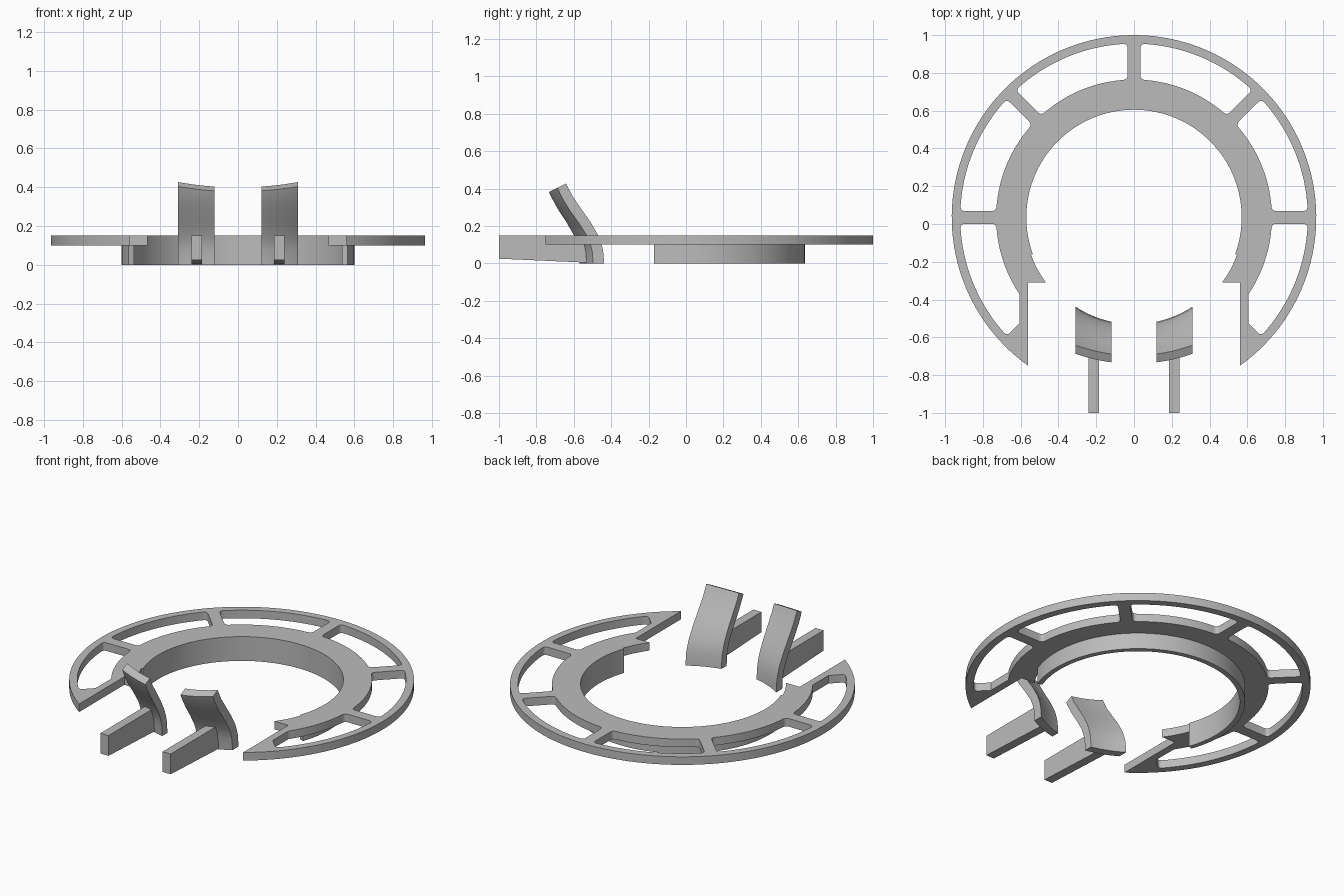
import bpy, bmesh
from math import sin, cos, asin, acos, sqrt, radians, pi
from mathutils import Vector

if "Cube" in bpy.data.objects:
    bpy.data.objects.remove(bpy.data.objects["Cube"])

grey = bpy.data.materials.new("plain_grey")
grey.use_nodes = True
grey.diffuse_color = (0.5, 0.5, 0.5, 1)
grey.node_tree.nodes["Principled BSDF"].inputs["Base Color"].default_value = (0.5, 0.5, 0.5, 1)

CENTRE = Vector((0, 0.035))
RIM_OUT, RIM_IN, HUB_OUT, HUB_IN, LIP = 0.965, 0.92, 0.73, 0.57, 0.58
SPOKE = 0.034          # half width of a spoke
FILLET = 0.025
COLLAR_END = radians(-20)


def arc(r, a, b):
    n = max(2, int(abs(b - a) / radians(2.5)))
    return [CENTRE + Vector((cos(t), sin(t))) * r
            for t in (a + (b - a) * i / n for i in range(n + 1))]


def finish(obj):
    """Weld, fix normals, colour and shade a part."""
    bm = bmesh.new()
    bm.from_mesh(obj.data)
    bmesh.ops.remove_doubles(bm, verts=bm.verts, dist=0.0002)
    bmesh.ops.recalc_face_normals(bm, faces=bm.faces)
    bm.to_mesh(obj.data)
    bm.free()
    obj.data.materials.clear()
    obj.data.materials.append(grey)
    bpy.ops.object.select_all(action='DESELECT')
    obj.select_set(True)
    bpy.context.view_layer.objects.active = obj
    bpy.ops.object.shade_smooth_by_angle(angle=radians(30))


def plate(name, loops, z0, z1):
    """Flat plate from an outline and its holes."""
    curve = bpy.data.curves.new(name, 'CURVE')
    curve.dimensions, curve.fill_mode = '2D', 'BOTH'
    curve.extrude = (z1 - z0) / 2
    for pts in loops:
        s = curve.splines.new('POLY')
        s.points.add(len(pts) - 1)
        for p, v in zip(s.points, pts):
            p.co = (v.x, v.y, 0, 1)
        s.use_cyclic_u = True
    obj = bpy.data.objects.new(name, curve)
    bpy.context.collection.objects.link(obj)
    bpy.ops.object.select_all(action='DESELECT')
    obj.select_set(True)
    bpy.context.view_layer.objects.active = obj
    bpy.ops.object.convert(target='MESH')
    obj = bpy.context.object
    for v in obj.data.vertices:
        v.co.z += (z0 + z1) / 2
    finish(obj)


def mesh_part(name, bm):
    me = bpy.data.meshes.new(name)
    bm.to_mesh(me)
    bm.free()
    obj = bpy.data.objects.new(name, me)
    bpy.context.collection.objects.link(obj)
    finish(obj)


def rounded(sides):
    """Join sides into a loop; each entry is (points, radius of its end corner)."""
    out = []
    for i, (pts, rad) in enumerate(sides):
        before = sides[i - 1][1]
        first, last = pts[0], pts[-1]
        body = [p for p in pts if (p - first).length >= before and (p - last).length >= rad]
        if before:
            body.insert(0, first + (pts[1] - first).normalized() * before)
        if rad:
            body.append(last + (pts[-2] - last).normalized() * rad)
        out.append(body)
    loop = []
    for i, body in enumerate(out):
        loop += body
        if sides[i][1]:
            a, c, b = body[-1], sides[i][0][-1], out[(i + 1) % len(out)][0]
            loop += [a.lerp(c, t).lerp(c.lerp(b, t), t) for t in (0.2, 0.4, 0.6, 0.8)]
    clean = [p for i, p in enumerate(loop) if (p - loop[i - 1]).length > 0.0005]
    return clean


# Upper windows between the five spokes
holes = []
inner_trim, outer_trim = asin(SPOKE / HUB_OUT), asin(SPOKE / RIM_IN)
for k in range(4):
    a, b = k * pi / 4, (k + 1) * pi / 4
    low = arc(HUB_OUT, a + inner_trim, b - inner_trim)
    high = arc(RIM_IN, b - outer_trim, a + outer_trim)
    holes.append(rounded([(low, FILLET), ([low[-1], high[0]], FILLET),
                          (high, FILLET), ([high[-1], low[0]], FILLET)]))

# Lower windows, closed by a straight bar with a diagonal corner
bar_x = 0.605
low = arc(HUB_OUT, -inner_trim, -acos(bar_x / HUB_OUT))
corner, tip = Vector((bar_x, -0.525)), Vector((0.673, -0.593))
tip_angle = asin((tip.y - CENTRE.y) / RIM_IN)
high = arc(RIM_IN, tip_angle, -outer_trim)
window = rounded([(low, 0), ([low[-1], corner], 0), ([corner, high[0]], FILLET),
                  (high, FILLET), ([high[-1], low[0]], FILLET)])
holes += [window, [Vector((-p.x, p.y)) for p in window]]

# Spoked flange, open at the front
cut_x, cut_y = 0.56, -0.31
rim_a = -acos(cut_x / RIM_OUT)
lip_a = asin((cut_y - CENTRE.y) / LIP)
outline = (arc(RIM_OUT, rim_a, pi - rim_a) + [Vector((-cut_x, cut_y))]
           + arc(LIP, pi - lip_a, pi - COLLAR_END)
           + arc(HUB_IN, pi - COLLAR_END, COLLAR_END)
           + arc(LIP, COLLAR_END, lip_a) + [Vector((cut_x, cut_y))])
plate("spoked_flange", [outline] + holes, 0.10, 0.15)

# Collar below the hub
plate("collar", [arc(HUB_IN, COLLAR_END, pi - COLLAR_END)
                 + arc(0.60, pi - COLLAR_END, COLLAR_END)], 0, 0.10)

# Clip blade section: height, back radius, front radius
SECTION = [(0, .565, .615), (.07, .570, .620), (.11, .579, .630), (.15, .592, .645),
           (.22, .627, .685), (.29, .670, .730), (.36, .713, .768), (.44, .750, .800),
           (.50, .775, .825)]
RING = [(z, b) for z, b, f in SECTION] + [(z, f) for z, b, f in reversed(SECTION)]

for side, s in (("left", 1), ("right", -1)):
    # Curved blade, trimmed by a sloping top
    bm = bmesh.new()
    rows = []
    for i in range(9):
        x = 0.12 + 0.19 * i / 8
        rows.append([bm.verts.new((s * x, CENTRE.y - sqrt(r * r - x * x), z)) for z, r in RING])
    n = len(RING)
    for a, b in zip(rows, rows[1:]):
        for j in range(n):
            bm.faces.new((a[j], a[(j + 1) % n], b[(j + 1) % n], b[j]))
    for row in (rows[0], rows[-1]):
        for j in range(n // 2 - 1):
            bm.faces.new((row[j], row[j + 1], row[n - 2 - j], row[n - 1 - j]))
    cut = bmesh.ops.bisect_plane(bm, geom=bm.verts[:] + bm.edges[:] + bm.faces[:],
                                 plane_co=(0, -0.645, 0.425), plane_no=(0, -0.5, 1),
                                 clear_outer=True)
    bmesh.ops.holes_fill(bm, edges=[e for e in bm.edges if e.is_boundary], sides=0)
    mesh_part(side + "_clip_blade", bm)

    # Straight arm with a sloping underside
    bm = bmesh.new()
    ends = [[bm.verts.new((s * x, y, z)) for y, z in
             ((-1, 0.025), (-0.53, 0.004), (-0.53, 0.15), (-1, 0.15))] for x in (0.185, 0.24)]
    for e in ends:
        bm.faces.new(e)
    for j in range(4):
        k = (j + 1) % 4
        bm.faces.new((ends[0][j], ends[0][k], ends[1][k], ends[1][j]))
    mesh_part(side + "_clip_arm", bm)
